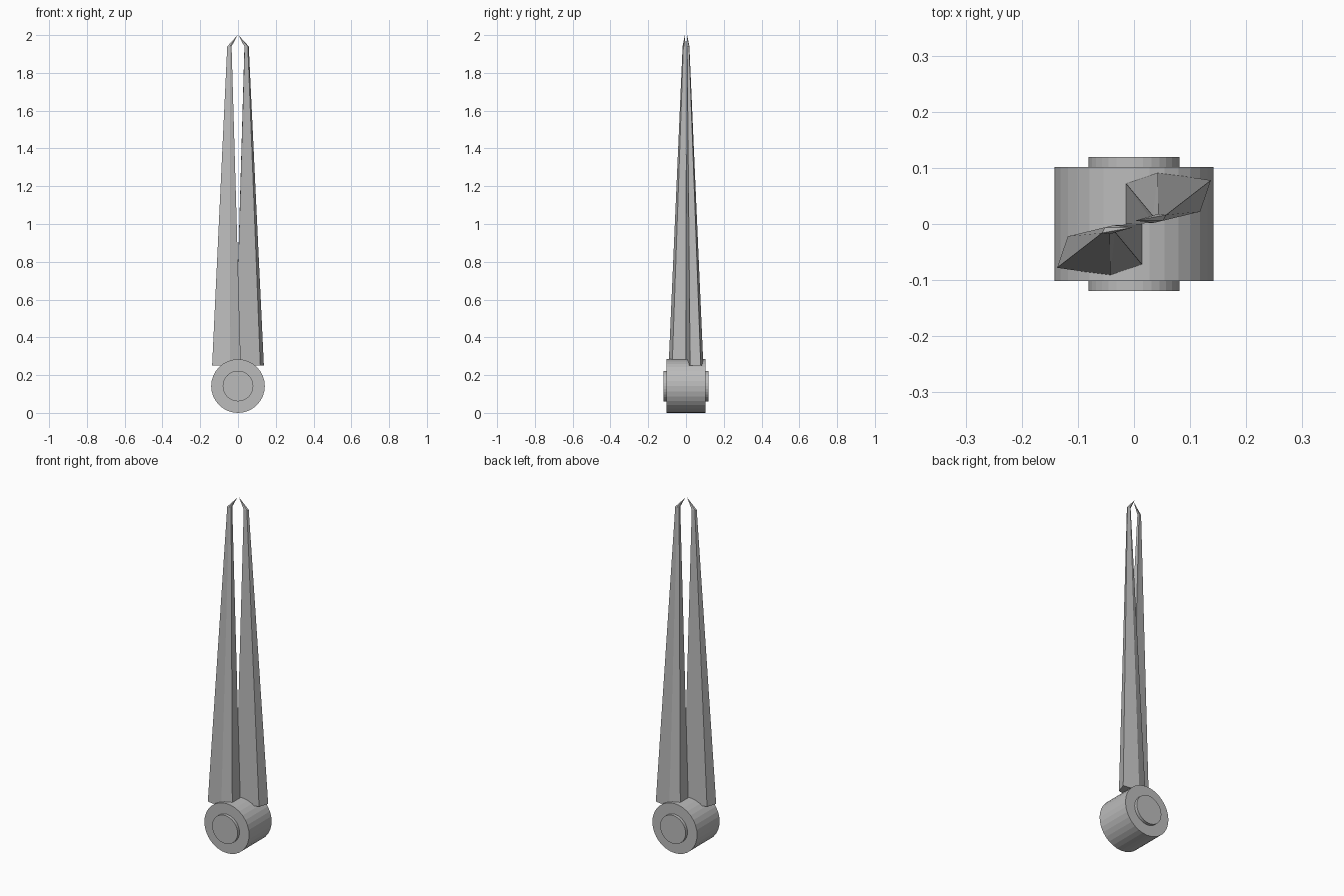
import bpy, math

cube = bpy.data.objects.get("Cube")
if cube:
    bpy.data.objects.remove(cube, do_unlink=True)

# Single plain grey metal
metal = bpy.data.materials.new("grey_metal")
metal.use_nodes = True
colour = (0.5, 0.5, 0.5, 1)
metal.diffuse_color = colour
metal.node_tree.nodes["Principled BSDF"].inputs["Base Color"].default_value = colour

HUB_Z = 0.142


def disc(name, radius, depth):
    """Cylinder lying along y at the pivot."""
    bpy.ops.mesh.primitive_cylinder_add(vertices=32, radius=radius, depth=depth,
                                        location=(0, 0, HUB_Z),
                                        rotation=(math.pi / 2, 0, 0))
    ob = bpy.context.object
    ob.name = name
    ob.data.materials.append(metal)


# Pivot hub and the pin through it
disc("pivot_hub", 0.142, 0.204)
disc("pivot_pin", 0.081, 0.238)

# Blade sections: five-sided base, five-sided shoulder, then the point
base = [(-0.015, 0.0), (0.118, 0.022), (0.137, 0.078), (0.042, 0.092), (-0.015, 0.073)]
shoulder = [(0.035, 0.002), (0.052, 0.006), (0.057, 0.016), (0.043, 0.018), (0.034, 0.014)]
tip = (0.002, 0.006, 2.0)


def blade(name, side):
    """Tapered blade; side -1 turns it half a turn about z."""
    verts = [(x, y, 0.25) for x, y in base] + [(x, y, 1.94) for x, y in shoulder] + [tip]
    verts = [(x * side, y * side, z) for x, y, z in verts]
    n = len(base)
    faces = [tuple(reversed(range(n)))]
    for i in range(n):
        j = (i + 1) % n
        faces += [(i, j, n + j), (i, n + j, n + i), (n + i, n + j, 2 * n)]
    mesh = bpy.data.meshes.new(name)
    mesh.from_pydata(verts, [], faces)
    mesh.materials.append(metal)
    bpy.context.collection.objects.link(bpy.data.objects.new(name, mesh))


blade("left_blade", 1)
blade("right_blade", -1)
